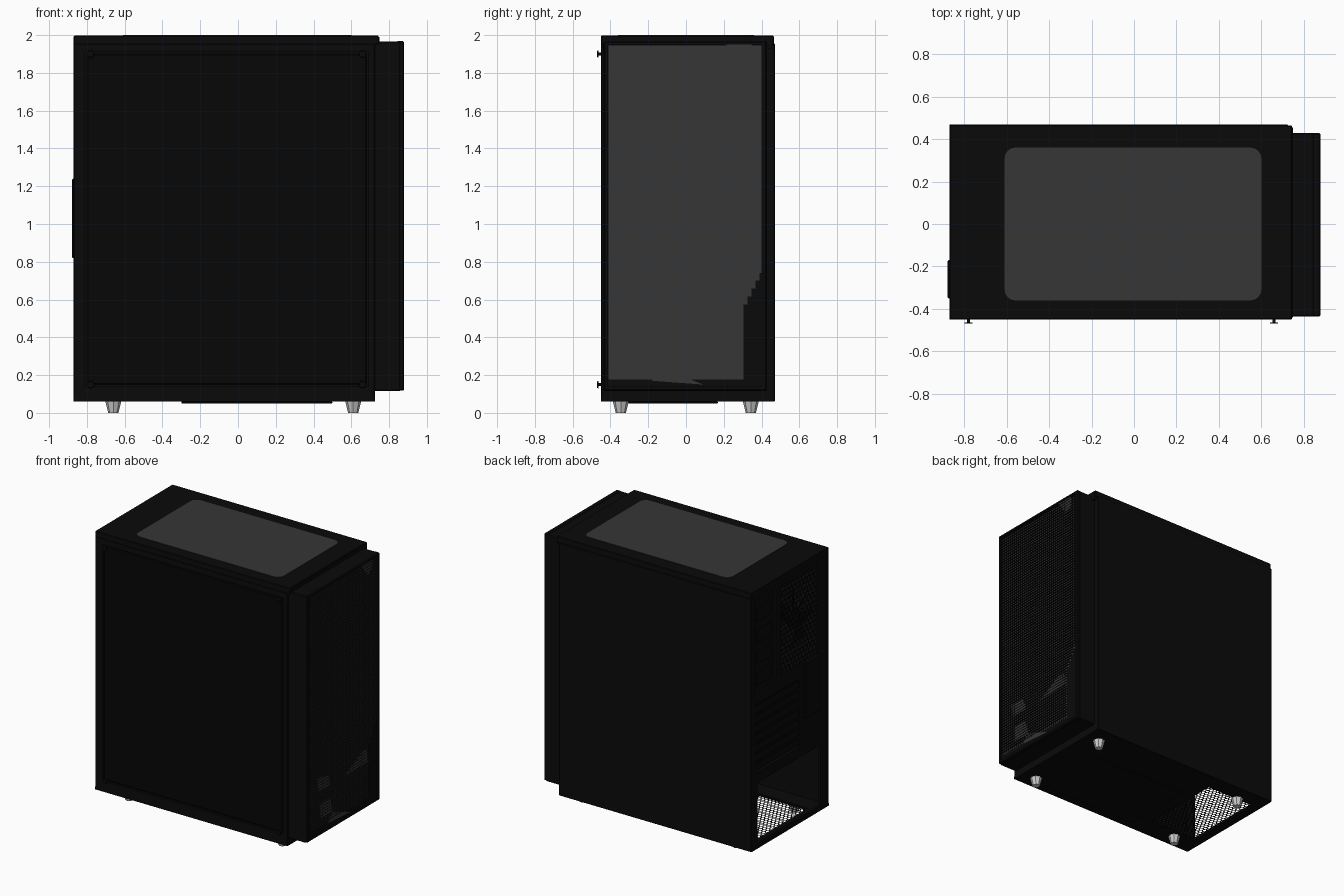
import bpy, bmesh, math
from mathutils import Vector, Matrix

cube = bpy.data.objects.get("Cube")
if cube:
    bpy.data.objects.remove(cube, do_unlink=True)


def material(name, value):
    m = bpy.data.materials.new(name)
    m.use_nodes = True
    col = (value, value, value, 1)
    m.diffuse_color = col
    node = m.node_tree.nodes["Principled BSDF"]
    node.inputs["Base Color"].default_value = col
    return m


black = material("case black", 0.003)
glass = material("dark glass", 0.002)
grey = material("filter grey", 0.037)
metal = material("foot metal", 0.6)


def finish(name, bm, mat):
    me = bpy.data.meshes.new(name)
    bm.to_mesh(me)
    bm.free()
    ob = bpy.data.objects.new(name, me)
    bpy.context.collection.objects.link(ob)
    me.materials.append(mat)
    return ob


def box(name, x, y, z, mat=black, bevel=0.0):
    """Box from three (low, high) ranges, with optional edge bevel."""
    bm = bmesh.new()
    spans = (x, y, z)
    mid = Vector([sum(s) / 2 for s in spans])
    size = Vector([s[1] - s[0] for s in spans])
    bmesh.ops.create_cube(bm, size=1, matrix=Matrix.Translation(mid) @ Matrix.Diagonal(size).to_4x4())
    if bevel:
        bmesh.ops.bevel(bm, geom=bm.edges[:], offset=bevel, segments=1, affect='EDGES')
    return finish(name, bm, mat)


def cut(ob, *windows):
    """Cut box-shaped openings through an object."""
    for w in windows:
        cutter = box("cutter", *w)
        cutter.hide_render = True
        mod = ob.modifiers.new("opening", 'BOOLEAN')
        mod.object = cutter
        mod.solver = 'EXACT'
        bpy.context.view_layer.objects.active = ob
        bpy.ops.object.modifier_apply(modifier=mod.name)
        bpy.data.objects.remove(cutter, do_unlink=True)


def honeycomb(name, place, u, v, r, hole):
    """Sheet of hexagon rings; place maps (u, v) to a point."""
    bm = bmesh.new()
    du, dv = math.sqrt(3) * r, 1.5 * r
    rows = int((v[1] - v[0]) / dv) + 1
    cols = int((u[1] - u[0]) / du) + 1
    angles = [math.radians(60 * k + 30) for k in range(6)]
    for j in range(rows):
        for i in range(cols):
            cu, cv = u[0] + (i + j % 2 / 2) * du, v[0] + j * dv
            out, inn = [[bm.verts.new(place(cu + rad * math.cos(a), cv + rad * math.sin(a)))
                         for a in angles] for rad in (r, r * hole)]
            for k in range(6):
                n = (k + 1) % 6
                bm.faces.new((out[k], out[n], inn[n], inn[k]))
    return finish(name, bm, black)


def plate(name, x, points):
    """Thin flat polygon facing +x."""
    bm = bmesh.new()
    f = bm.faces.new([bm.verts.new((x, y, z)) for y, z in points])
    f.normal_update()
    if f.normal.x < 0:
        f.normal_flip()
    return finish(name, bm, grey)


def cylinder(name, centre, r_low, r_high, depth, mat, sides, rot=Matrix()):
    bm = bmesh.new()
    bmesh.ops.create_cone(bm, cap_ends=True, segments=sides, radius1=r_low, radius2=r_high,
                          depth=depth, matrix=Matrix.Translation(centre) @ rot)
    return finish(name, bm, mat)


# Outer shell
box("top_panel", (-.87, .745), (-.45, .465), (1.95, 1.997), bevel=.004)
box("top_front_lip", (.7, .75), (-.44, .455), (1.93, 1.99))
box("back_side_panel", (-.87, .725), (.45, .47), (.06, 1.955), bevel=.003)
floor = box("floor_panel", (-.87, .725), (-.45, .46), (.06, .08))
cut(floor, ((-.8, -.4), (-.3, .34), (0, .2)))
honeycomb("floor_vent", lambda u, v: (u, v, .07), (-.81, -.39), (-.31, .35), .017, .72)
box("floor_filter_tray", (-.3, .5), (-.38, .17), (.05, .06), bevel=.003)
box("inner_front_wall", (.7, .725), (-.44, .46), (.07, 1.96))
box("power_bay_shelf", (-.85, .71), (-.43, .455), (.57, .585))
box("power_bay_end", (-.1, -.08), (-.43, .455), (.075, .575))
box("board_tray", (-.85, .71), (.33, .34), (.585, 1.95))

# Top dust filter with rounded corners
top_filter = box("top_filter", (-.61, .6), (-.36, .36), (1.99, 2), grey)
bm = bmesh.new()
bm.from_mesh(top_filter.data)
upright = [e for e in bm.edges if abs(e.verts[0].co.z - e.verts[1].co.z) > .005]
bmesh.ops.bevel(bm, geom=upright, offset=.05, segments=4, profile=.5, affect='EDGES')
bm.to_mesh(top_filter.data)
bm.free()

# Glass side: frame, recessed pane, thumbscrews
frame = box("glass_frame", (-.87, .725), (-.45, -.425), (.06, 1.955), bevel=.004)
cut(frame, ((-.81, .69), (-.5, -.4), (.14, 1.91)))
box("glass_pane", (-.8, .68), (-.446, -.43), (.15, 1.9), glass, .006)
box("glass_backing", (-.82, .7), (-.432, -.424), (.13, 1.92))
turn = Matrix.Rotation(math.pi / 2, 4, 'X')
for x, side in ((-.78, "rear"), (.66, "front")):
    for z, level in ((.15, "lower"), (1.9, "upper")):
        tag = f"{side}_{level}"
        cylinder("screw_stem_" + tag, (x, -.452, z), .008, .008, .03, black, 12, turn)
        cylinder("screw_head_" + tag, (x, -.467, z), .02, .017, .006, black, 16, turn)

# Rear wall with exhaust, port, slot and power openings
rear = box("rear_wall", (-.865, -.845), (-.445, .455), (.075, 1.955))
through = (-1, -.8)
cut(rear, (through, (-.33, .11), (1.24, 1.92)),
    (through, (.17, .42), (1.22, 1.92)),
    (through, (-.11, .41), (.63, 1.14)),
    (through, (-.36, .39), (.1, .55)))
honeycomb("exhaust_grille", lambda u, v: (-.855, -u, v), (-.12, .34), (1.23, 1.93), .024, .78)
box("port_plate", (-.85, -.835), (.16, .43), (1.21, 1.93))
for i in range(4):
    z = 1.27 + i * .16
    box(f"port_block_{i + 1}", (-.858, -.84), (.21, .38), (z, z + .1), bevel=.004)
for i in range(7):
    z = .64 + i * .072
    box(f"slot_cover_{i + 1}", (-.862, -.85), (-.12, .42), (z, z + .055), bevel=.004)
box("slot_backing", (-.84, -.83), (-.13, .43), (.6, 1.16))
box("slot_bracket", (-.88, -.86), (-.35, -.17), (.82, 1.24), bevel=.006)

# Exhaust fan behind the grille
hub = Vector((-.8, -.11, 1.58))
cylinder("fan_hub", hub, .07, .07, .04, black, 20, Matrix.Rotation(math.pi / 2, 4, 'Y'))
for i in range(7):
    blade = box(f"fan_blade_{i + 1}", (-.01, .01), (-.05, .05), (.06, .2))
    blade.matrix_world = (Matrix.Translation(hub) @ Matrix.Rotation(i * math.tau / 7, 4, 'X')
                          @ Matrix.Rotation(.5, 4, 'Z'))

# Intake panel: body, rim, filter and perforated sheet
box("intake_body", (.72, .862), (-.437, .43), (.115, 1.965), bevel=.006)
rim = box("intake_rim", (.84, .88), (-.435, .428), (.118, 1.968), bevel=.006)
cut(rim, ((.8, .95), (-.415, .405), (.14, 1.95)))
box("intake_filter", (.86, .867), (-.41, .4), (.145, 1.945), grey)

bm = bmesh.new()
bmesh.ops.create_grid(bm, x_segments=39, y_segments=87, size=.5)
for v in bm.verts:
    v.co = Vector((.87, -.005 + v.co.x * .83, 1.045 + v.co.y * 1.82))


def has_hole(f):
    c = f.calc_center_median()
    return c.z > .17 and not (c.z < .75 and c.y > max(.3, .4 - (.75 - c.z) / 2))


cells = [f for f in bm.faces if has_hole(f)]
bmesh.ops.inset_individual(bm, faces=cells, thickness=.0065)
bmesh.ops.delete(bm, geom=cells, context='FACES')
finish("intake_mesh", bm, black)

patches = (
    ((.21, 1.95), (.35, 1.95), (.35, 1.87), (.29, 1.84)),
    ((-.31, .55), (-.17, .53), (-.15, .44), (-.29, .44)),
    ((0, .44), (.3, .45), (.28, .55), (.21, .55)),
    ((-.28, .35), (-.15, .35), (-.12, .23), (-.27, .23)),
    ((-.13, .24), (.09, .15), (-.18, .17)),
)
for i, pts in enumerate(patches):
    plate(f"filter_patch_{i + 1}", .873, pts)

# Tapered feet
for x, end in ((-.66, "rear"), (.61, "front")):
    for y, side in ((-.345, "right"), (.343, "left")):
        cylinder(f"foot_{end}_{side}", (x, y, .03), .027, .042, .06, metal, 8)
